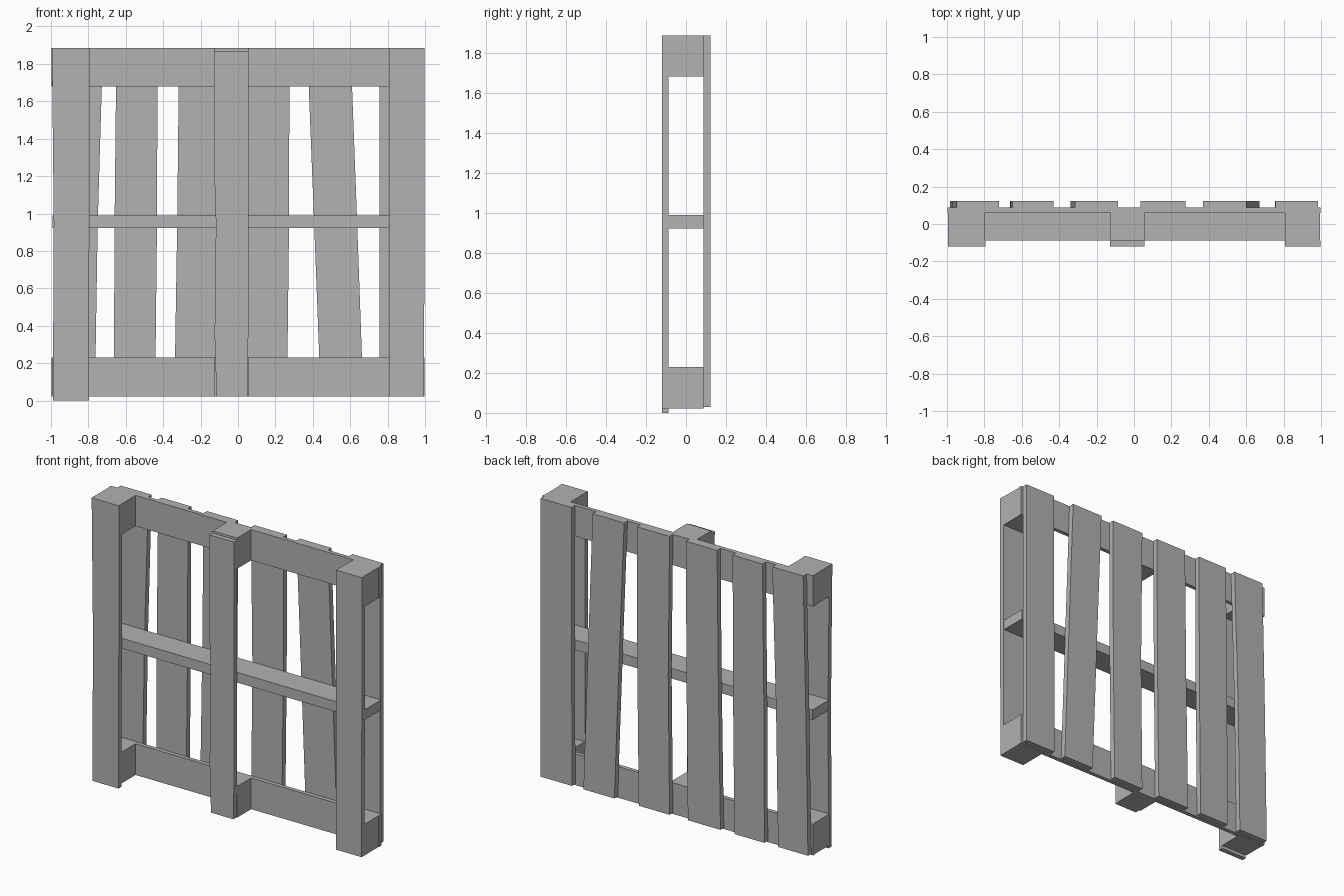
import bpy
import bmesh

if "Cube" in bpy.data.objects:
    bpy.data.objects.remove(bpy.data.objects["Cube"], do_unlink=True)

grey = bpy.data.materials.new("plain_grey")
grey.use_nodes = True
color = (0.445, 0.445, 0.445, 1)
grey.diffuse_color = color
grey.node_tree.nodes["Principled BSDF"].inputs["Base Color"].default_value = color


def board(name, stations, y0, y1):
    """Solid board from (z, left x, right x) stations, bottom to top."""
    bm = bmesh.new()
    rings = []
    for z, x0, x1 in stations:
        corners = ((x0, y0), (x1, y0), (x1, y1), (x0, y1))
        rings.append([bm.verts.new((x, y, z)) for x, y in corners])
    for low, high in zip(rings, rings[1:]):
        for i in range(4):
            j = (i + 1) % 4
            bm.faces.new((low[i], low[j], high[j], high[i]))
    bm.faces.new(rings[0][::-1])
    bm.faces.new(rings[-1])
    bmesh.ops.recalc_face_normals(bm, faces=bm.faces)
    mesh = bpy.data.meshes.new(name)
    bm.to_mesh(mesh)
    bm.free()
    mesh.materials.append(grey)
    obj = bpy.data.objects.new(name, mesh)
    bpy.context.collection.objects.link(obj)


# Depth layers from front to back
FRONT, BLOCK, RAIL, SLAT, BACK = -0.12, -0.088, 0.06, 0.087, 0.123
BOTTOM, TOP, MID = 0.022, 1.885, 0.95

# Front runners, slightly crooked
board("right_runner", [(0.0, -0.99, -0.797), (MID, -0.985, -0.795),
                       (TOP, -0.995, -0.795)], FRONT, BLOCK)
board("middle_runner", [(BOTTOM, -0.115, 0.05), (0.35, -0.125, 0.055),
                        (MID, -0.118, 0.055), (1.2, -0.126, 0.055),
                        (1.87, -0.128, 0.055)], FRONT, BLOCK)
board("left_runner", [(BOTTOM, 0.808, 0.995), (TOP, 0.808, 0.998)], FRONT, BLOCK)

# Spacer blocks and cross rails at both ends
for end, low, high in (("lower", BOTTOM, 0.23), ("upper", 1.68, TOP)):
    for side, x0, x1 in (("right", -0.995, -0.797), ("middle", -0.125, 0.055),
                         ("left", 0.808, 0.995)):
        board(f"{end}_{side}_block", [(low, x0, x1), (high, x0, x1)], BLOCK, RAIL)
    board(f"{end}_rail", [(low, -0.998, 0.998), (high, -0.998, 0.998)], RAIL, SLAT)

# Central cross bar
board("middle_bar", [(0.922, -0.993, 0.993), (0.99, -0.993, 0.993)], BLOCK, SLAT)

# Back slats: left edge at bottom, middle, top, then the right edge likewise
slats = [
    (-0.985, -0.97, -0.95, -0.765, -0.75, -0.722),
    (-0.664, -0.66, -0.65, -0.443, -0.433, -0.43),
    (-0.34, -0.325, -0.315, -0.1, -0.09, -0.085),
    (0.035, 0.045, 0.035, 0.262, 0.273, 0.275),
    (0.442, 0.407, 0.37, 0.67, 0.637, 0.602),
    (0.755, 0.757, 0.757, 0.985, 0.985, 0.985),
]
for n, edges in enumerate(slats, 1):
    stations = list(zip((0.03, MID, TOP), edges[:3], edges[3:]))
    board(f"back_slat_{n}", stations, SLAT, BACK)
